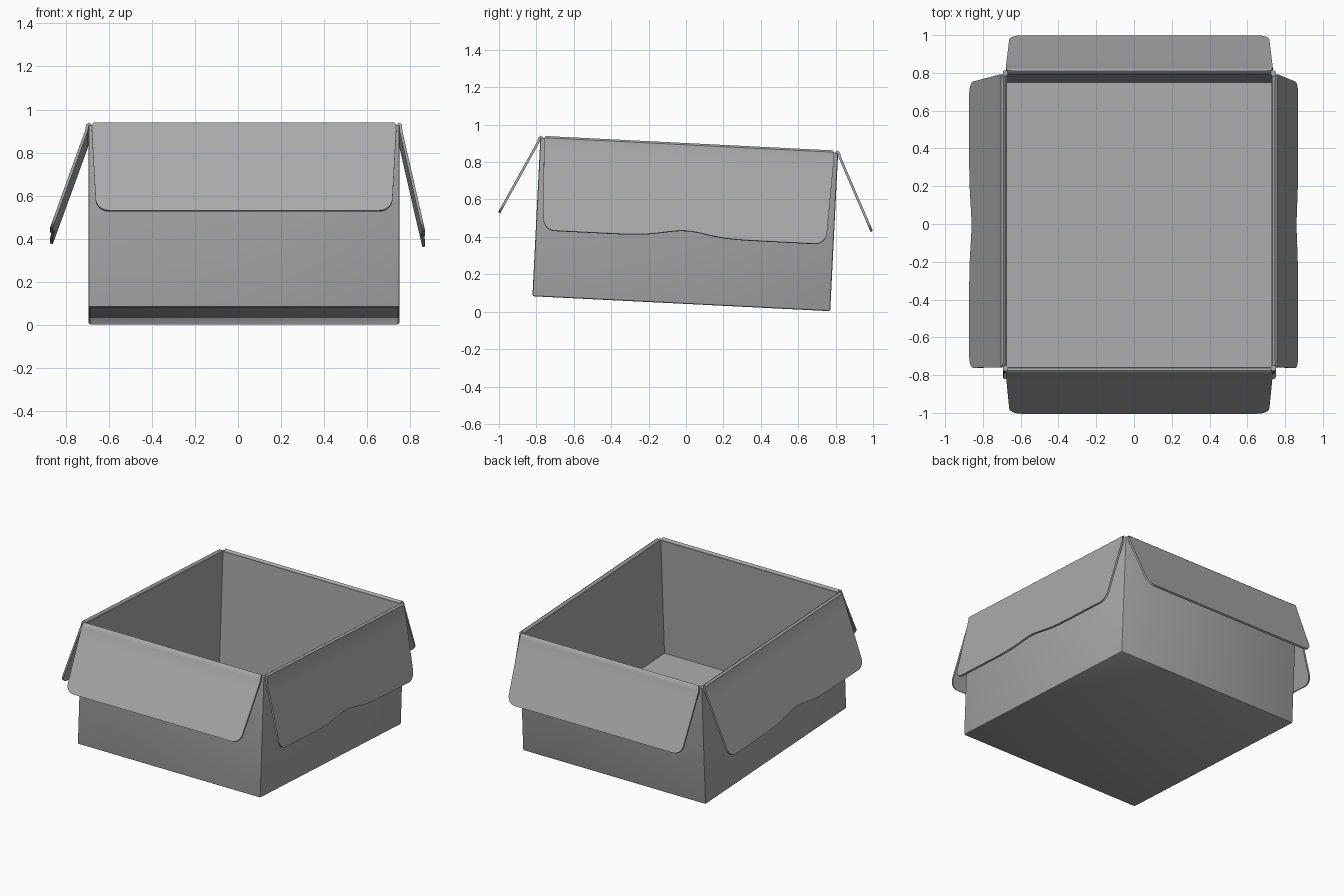
import bpy, bmesh, math
from mathutils import Matrix

cube = bpy.data.objects.get("Cube")
if cube:
    bpy.data.objects.remove(cube, do_unlink=True)

HALF_X, HALF_Y, HEIGHT, WALL = 0.7225, 0.797, 0.845, 0.022

# One plain grey card colour
card = bpy.data.materials.new("grey card")
card.use_nodes = True
GREY = (0.4, 0.4, 0.4, 1)
card.diffuse_color = GREY
card.node_tree.nodes["Principled BSDF"].inputs["Base Color"].default_value = GREY

# The whole carton leans slightly, with its front edge raised
TILT = Matrix.Translation((0.028, -0.025, 0.043)) @ Matrix.Rotation(-0.05, 4, 'X')


def finish(name, bm, thickness, offset):
    """Turn a sheet into a thick card part, leaned and smoothly shaded."""
    mesh = bpy.data.meshes.new(name)
    bm.to_mesh(mesh)
    bm.free()
    mesh.materials.append(card)
    ob = bpy.data.objects.new(name, mesh)
    bpy.context.collection.objects.link(ob)
    bpy.ops.object.select_all(action='DESELECT')
    bpy.context.view_layer.objects.active = ob
    ob.select_set(True)
    solid = ob.modifiers.new("Thickness", 'SOLIDIFY')
    solid.thickness, solid.offset = thickness, offset
    solid.use_even_offset = True
    bpy.ops.object.modifier_apply(modifier=solid.name)
    bpy.ops.object.shade_smooth_by_angle(angle=math.radians(40))
    ob.matrix_world = TILT
    return ob


def make_box():
    """Open-topped tray with softly rounded folds."""
    bm = bmesh.new()
    bmesh.ops.create_cube(bm, size=1)
    for v in bm.verts:
        v.co = (v.co.x * 2 * HALF_X, v.co.y * 2 * HALF_Y, (v.co.z + 0.5) * HEIGHT)
    top = [f for f in bm.faces if f.normal.z > 0.9]
    bmesh.ops.delete(bm, geom=top, context='FACES')
    folds = [e for e in bm.edges if not e.is_boundary]
    bmesh.ops.bevel(bm, geom=folds, offset=0.01, segments=2, profile=0.5,
                    affect='EDGES')
    bmesh.ops.recalc_face_normals(bm, faces=bm.faces)
    # Make sure the sheet thickens inwards
    floor = min(bm.faces, key=lambda f: f.calc_center_median().z)
    if floor.normal.z > 0:
        bmesh.ops.reverse_faces(bm, faces=bm.faces)
    finish("box_body", bm, WALL, -1)


def make_flap(name, angle, reach, half_width, out, drop, wave):
    """Flap folded over the rim; out and drop give where its lower edge ends."""
    length = math.hypot(out, drop)
    radius, taper, columns = 0.06, 0.022, 48
    # Rows as (half width, outward, height, fraction down the flap)
    rows = [(half_width - 0.012, -0.014, -0.012, 0),
            (half_width - 0.012, -0.010, 0.001, 0),
            (half_width - 0.010, -0.003, 0.006, 0),
            (half_width - 0.004, 0.004, 0.001, 0)]
    downs = [length * t for t in (0.05, 0.2, 0.4, 0.6, 0.75)]
    downs += [length - radius + radius * math.sin(math.radians(a))
              for a in range(0, 91, 15)]
    for d in downs:
        over = max(0, d - (length - radius))
        inset = radius - math.sqrt(max(0, radius ** 2 - over ** 2))
        rows.append((half_width - taper * d / length - inset,
                     out * d / length, -drop * d / length, d / length))
    bm = bmesh.new()
    turn = Matrix.Rotation(angle, 3, 'Z')
    grid = []
    for w, o, z, t in rows:
        line = []
        for i in range(columns + 1):
            u = w * (2 * i / columns - 1)
            # Side flaps have a shallow hump in the lower edge
            shrink = 1 - t * wave / length * math.exp(-(u / 0.16) ** 2)
            if t == 0:
                shrink = 1
            v = bm.verts.new((u, -(reach + o * shrink), HEIGHT + z * shrink))
            v.co = turn @ v.co
            line.append(v)
        grid.append(line)
    for a, b in zip(grid, grid[1:]):
        for i in range(columns):
            bm.faces.new((a[i], b[i], b[i + 1], a[i + 1]))
    bmesh.ops.recalc_face_normals(bm, faces=bm.faces)
    finish(name, bm, 0.013, 0)


make_box()
QUARTER = math.pi / 2
make_flap("front_flap", 0, HALF_Y, 0.708, 0.20, 0.408, 0)
make_flap("back_flap", 2 * QUARTER, HALF_Y, 0.708, 0.20, 0.408, 0)
make_flap("left_flap", QUARTER, HALF_X, 0.778, 0.112, 0.49, 0.035)
make_flap("right_flap", -QUARTER, HALF_X, 0.778, 0.172, 0.475, 0.035)
